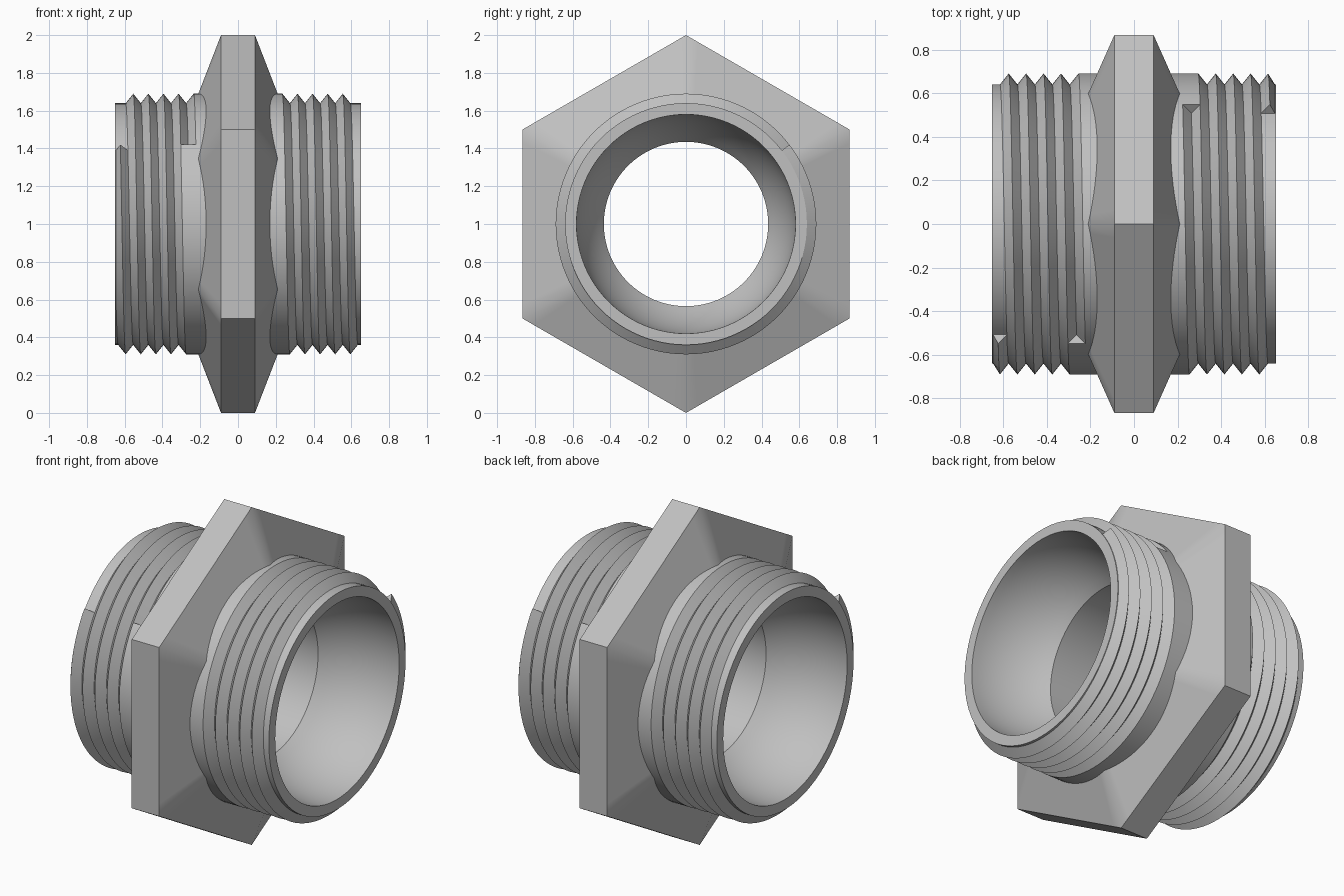
import bpy, bmesh, math
from mathutils import Matrix

cube = bpy.data.objects.get("Cube")
if cube:
    bpy.data.objects.remove(cube)

STEPS = 96                     # columns around the axis
SEAM = math.radians(37.5)      # angle where the thread starts and runs out
CREST, ROOT, PITCH = 0.69, 0.64, 0.08
END, MOUTH, BORE = 0.65, 0.58, 0.435
FLAT, RIM, TAPER = 0.866, 0.09, 0.447


def thread(t):
    """Crest and root points of the helical thread, t turns after its start."""
    pts = []
    for k in range(5):
        x = 0.223 + PITCH * (t + k)
        pts += [(x, CREST), (min(x + PITCH / 2, END - 0.004), ROOT)]
    return pts


def profile(t, phi):
    """Half section as (x, radius): hex collar, thread, rounded mouth, bore."""
    d = (phi + math.pi / 6) % (math.pi / 3) - math.pi / 6
    hex_r = FLAT / math.cos(d)
    pts = [(0, hex_r), (RIM, hex_r),
           (RIM + TAPER * (FLAT - CREST * math.cos(d)), CREST)]
    pts += thread(t) + [(END, ROOT)]
    arc, depth = 0.71, 0.43
    for i in range(11):
        s = depth * i / 10
        pts.append((END - s, MOUTH - arc + math.sqrt(arc * arc - s * s)))
    return pts + [(0, BORE)]


def place(point, phi):
    x, r = point
    return (x, r * math.cos(phi), r * math.sin(phi) + 1)


# One half of the fitting, column by column
bm = bmesh.new()
columns = []
for i in range(STEPS + 1):
    t = i / STEPS
    phi = SEAM + t * math.tau
    columns.append([bm.verts.new(place(p, phi)) for p in profile(t, phi)])
for a, b in zip(columns, columns[1:]):
    for j in range(len(a) - 1):
        bm.faces.new((a[j], a[j + 1], b[j + 1], b[j]))

# Small walls closing the thread start and run-out
start, finish = thread(0), thread(1)
for tri in (start[:3], (start[-1], finish[-2], finish[-1])):
    bm.faces.new([bm.verts.new(place(p, SEAM)) for p in tri])

# Second half is the first turned half a revolution about the vertical
copy = bmesh.ops.duplicate(bm, geom=bm.verts[:] + bm.edges[:] + bm.faces[:])
bmesh.ops.rotate(bm, cent=(0, 0, 0), matrix=Matrix.Rotation(math.pi, 3, 'Z'),
                 verts=[g for g in copy["geom"] if isinstance(g, bmesh.types.BMVert)])
bmesh.ops.remove_doubles(bm, verts=bm.verts, dist=0.0002)
bmesh.ops.recalc_face_normals(bm, faces=bm.faces)

# Smooth shading with sharp creases
for f in bm.faces:
    f.smooth = True
for e in bm.edges:
    e.smooth = len(e.link_faces) == 2 and e.calc_face_angle(0) < math.radians(30)

mesh = bpy.data.meshes.new("threaded_hex_fitting")
bm.to_mesh(mesh)
bm.free()
fitting = bpy.data.objects.new("threaded_hex_fitting", mesh)
bpy.context.collection.objects.link(fitting)

# Plain grey metal
grey = bpy.data.materials.new("light_grey")
grey.use_nodes = True
grey.diffuse_color = (0.53, 0.53, 0.53, 1)
grey.node_tree.nodes["Principled BSDF"].inputs["Base Color"].default_value = (0.53, 0.53, 0.53, 1)
mesh.materials.append(grey)
